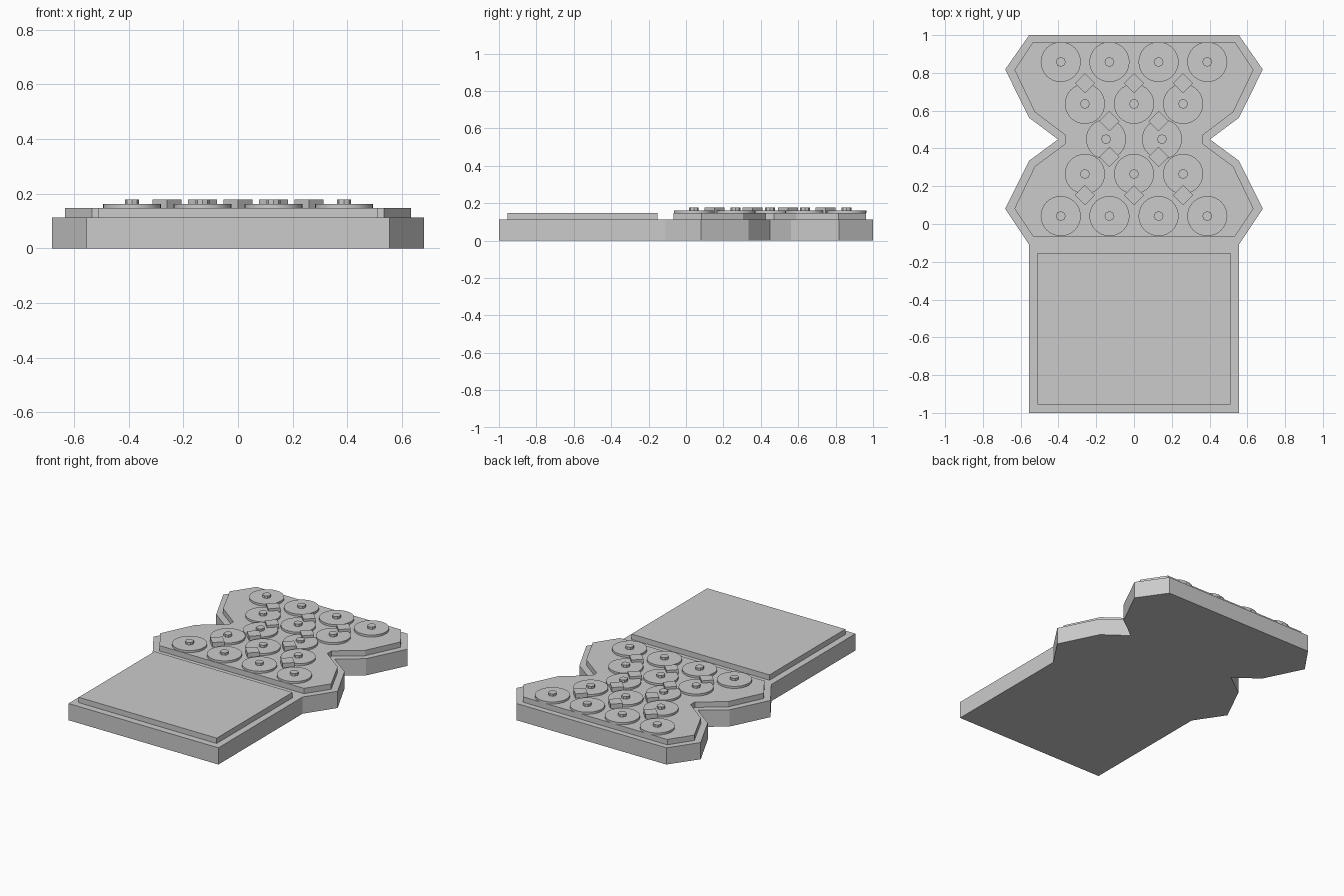
import bpy, bmesh, math

if "Cube" in bpy.data.objects:
    bpy.data.objects.remove(bpy.data.objects["Cube"])

BASE_Z, PLATE_Z, DISC_Z, TOP_Z = 0.112, 0.148, 0.162, 0.178


def prism(name, outline, z0, z1):
    """Extrude a flat counter-clockwise outline from z0 to z1."""
    bm = bmesh.new()
    face = bm.faces.new([bm.verts.new((x, y, z0)) for x, y in outline])
    top = bmesh.ops.extrude_face_region(bm, geom=[face])["geom"]
    bmesh.ops.translate(bm, vec=(0, 0, z1 - z0),
                        verts=[g for g in top if isinstance(g, bmesh.types.BMVert)])
    bmesh.ops.recalc_face_normals(bm, faces=bm.faces)
    mesh = bpy.data.meshes.new(name)
    bm.to_mesh(mesh)
    bm.free()
    obj = bpy.data.objects.new(name, mesh)
    bpy.context.collection.objects.link(obj)
    return obj


def mirrored(right):
    """Close a right-hand outline (bottom to top) with its mirror image."""
    return right + [(-x, y) for x, y in reversed(right)]


def ngon(x, y, r, n):
    return [(x + r * math.cos(2 * math.pi * i / n),
             y + r * math.sin(2 * math.pi * i / n)) for i in range(n)]


# Base slab with the hourglass head
prism("base_slab", mirrored([
    (0.555, -1), (0.555, -0.11), (0.682, 0.08), (0.555, 0.335), (0.402, 0.448),
    (0.555, 0.562), (0.682, 0.818), (0.555, 1)]), 0, BASE_Z)

# Raised plate following the head outline
prism("raised_plate", mirrored([
    (0.535, -0.066), (0.633, 0.082), (0.525, 0.305), (0.364, 0.425), (0.364, 0.471),
    (0.525, 0.592), (0.633, 0.816), (0.535, 0.962)]), BASE_Z, PLATE_Z)

# Rectangular front panel
prism("front_panel", mirrored([(0.511, -0.955), (0.511, -0.153)]), BASE_Z, PLATE_Z)

# Round discs with centre studs, in five staggered rows
rows = [(0.858, (-0.388, -0.13, 0.13, 0.388)), (0.636, (-0.26, 0, 0.26)),
        (0.449, (-0.148, 0.148)), (0.265, (-0.26, 0, 0.26)),
        (0.042, (-0.388, -0.13, 0.13, 0.388))]
for y, xs in rows:
    for x in xs:
        disc = prism("disc", ngon(x, y, 0.106, 32), PLATE_Z, DISC_Z)
        for p in disc.data.polygons:
            p.use_smooth = len(p.vertices) == 4
        for e in disc.data.edges:
            a, b = (disc.data.vertices[i].co.z for i in e.vertices)
            e.use_edge_sharp = abs(a - b) < 1e-6
        prism("disc_stud", ngon(x, y, 0.026, 8), DISC_Z, TOP_Z)

# Diamond blocks between the rows
for y, xs in [(0.745, (-0.26, 0, 0.26)), (0.545, (-0.13, 0.13)),
              (0.355, (-0.13, 0.13)), (0.153, (-0.26, 0, 0.26))]:
    for x in xs:
        prism("diamond_block", ngon(x, y, 0.053, 4), PLATE_Z, TOP_Z)
